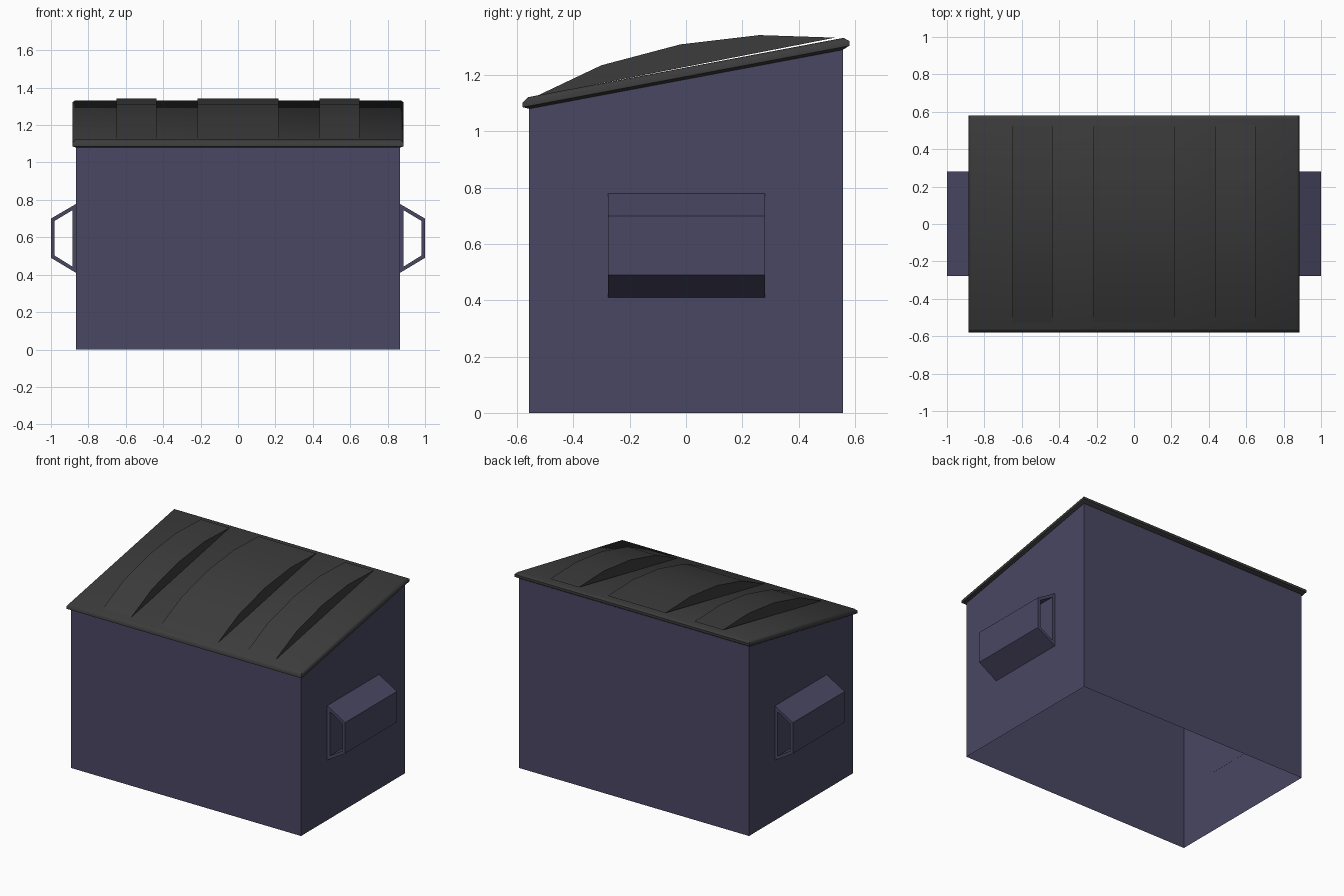
import bpy, bmesh

if "Cube" in bpy.data.objects:
    bpy.data.objects.remove(bpy.data.objects["Cube"])

SLOPE = 0.188


def material(name, color):
    m = bpy.data.materials.new(name)
    m.diffuse_color = color
    m.use_nodes = True
    m.node_tree.nodes["Principled BSDF"].inputs["Base Color"].default_value = m.diffuse_color
    return m


def make(name, verts, faces, mat):
    bm = bmesh.new()
    vs = [bm.verts.new(v) for v in verts]
    for f in faces:
        bm.faces.new([vs[i] for i in f])
    bmesh.ops.recalc_face_normals(bm, faces=bm.faces)
    mesh = bpy.data.meshes.new(name)
    bm.to_mesh(mesh)
    bm.free()
    mesh.materials.append(mat)
    ob = bpy.data.objects.new(name, mesh)
    bpy.context.collection.objects.link(ob)
    return ob


def bridge(a, b, n):
    # quads between two closed loops of n vertices starting at a and b
    return [(a + i, a + (i + 1) % n, b + (i + 1) % n, b + i) for i in range(n)]


def rect(hx, hy, z):
    # rectangle loop lying on the sloping lid plane when z is given as a function
    return [(x, y, z(y)) for x, y in ((-hx, -hy), (hx, -hy), (hx, hy), (-hx, hy))]


paint = material("body_paint", (0.068, 0.063, 0.125, 1))
plastic = material("lid_plastic", (0.045, 0.045, 0.045, 1))

# Bin walls: open underneath, slanted top edge hidden by the lid
make("bin_body",
     rect(0.865, 0.558, lambda y: 0.0) + rect(0.865, 0.558, lambda y: 1.185 + SLOPE * y),
     bridge(0, 4, 4), paint)

# Lid slab with a rounded rim, built from stacked sloping loops
verts = []
for hx, hy, h in ((0.868, 0.557, 1.185), (0.885, 0.58, 1.195),
                  (0.885, 0.58, 1.212), (0.872, 0.56, 1.227)):
    verts += rect(hx, hy, lambda y, h=h: h + SLOPE * y)
faces = [(0, 1, 2, 3), (12, 13, 14, 15)]
for k in range(3):
    faces += bridge(4 * k, 4 * k + 4, 4)
lid = make("lid", verts, faces, plastic)

# Arched ribs on the lid
arch = [(-0.53, 1.126), (-0.30, 1.235), (-0.02, 1.309), (0.26, 1.342), (0.53, 1.333)]
n = len(arch)
ribs = []
for i, (x0, x1) in enumerate(((-0.65, -0.435), (-0.217, 0.217), (0.435, 0.65))):
    verts = [(x, y, z) for x in (x0, x1) for y, z in arch]
    ribs.append(make(f"lid_rib_{i + 1}", verts,
                     [tuple(range(n)), tuple(range(n, 2 * n))] + bridge(0, n, n), plastic))

# Hollow fork sleeves on both sides
outer = [(0.863, 0.78), (1.0, 0.70), (1.0, 0.49), (0.863, 0.408)]
inner = [(0.885, 0.745), (0.98, 0.688), (0.98, 0.502), (0.885, 0.443)]
for name, s in (("sleeve_left", -1), ("sleeve_right", 1)):
    verts = [(s * x, y, z) for y in (-0.277, 0.28) for ring in (outer, inner) for x, z in ring]
    make(name, verts, bridge(0, 4, 4) + bridge(8, 12, 4) + bridge(0, 8, 4) + bridge(4, 12, 4), paint)

# Soften the rim and arches only
for ob in [lid] + ribs:
    bpy.ops.object.select_all(action='DESELECT')
    ob.select_set(True)
    bpy.context.view_layer.objects.active = ob
    bpy.ops.object.shade_smooth_by_angle(angle=0.87)
